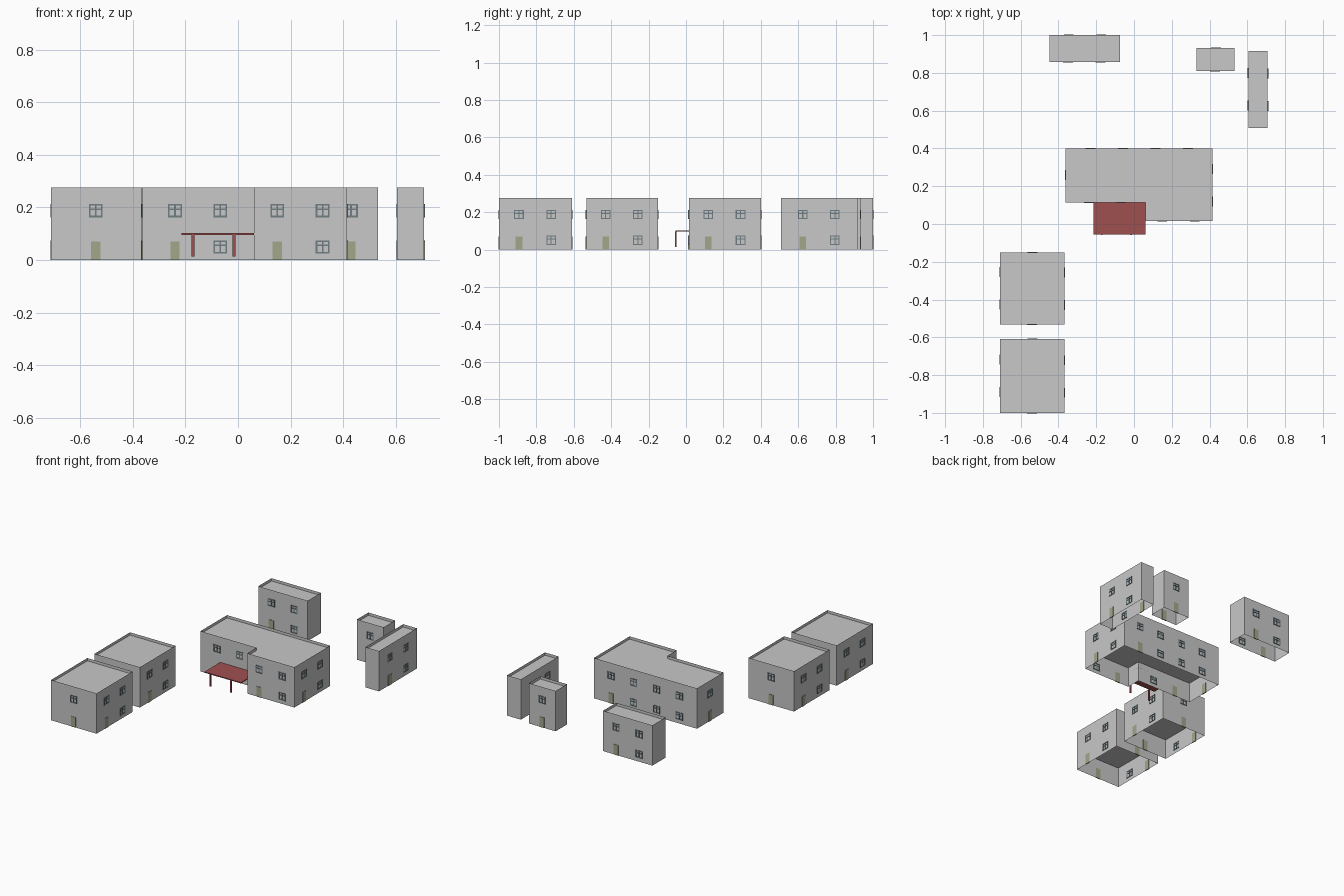
import bpy, bmesh, math
from mathutils import Vector, Matrix

if "Cube" in bpy.data.objects:
    bpy.data.objects.remove(bpy.data.objects["Cube"])

HEIGHT, ROOF_Z, STOREY, BAY = 0.275, 0.256, 0.1375, 0.172


def material(name, rgb):
    m = bpy.data.materials.new(name)
    m.diffuse_color = (*rgb, 1)
    m.use_nodes = True
    m.node_tree.nodes["Principled BSDF"].inputs["Base Color"].default_value = m.diffuse_color
    return m


WALL = material("light grey wall", (0.58, 0.58, 0.58))
FRAME = material("slate window frame", (0.16, 0.21, 0.23))
DOOR = material("sage door", (0.37, 0.39, 0.26))
RED = material("dull red canopy", (0.35, 0.08, 0.08))


def finish(name, bm, mat):
    mesh = bpy.data.meshes.new(name)
    bm.to_mesh(mesh)
    bm.free()
    mesh.materials.append(mat)
    obj = bpy.data.objects.new(name, mesh)
    bpy.context.collection.objects.link(obj)
    return obj


def add_box(bm, lo, hi, frame=Matrix()):
    lo, hi = Vector(lo), Vector(hi)
    size = Matrix.Diagonal((*(hi - lo), 1))
    bmesh.ops.create_cube(bm, size=1, matrix=frame @ Matrix.Translation((lo + hi) / 2) @ size)


def add_window(bm, u, z, frame):
    # outer frame, one mullion and one transom, straddling the wall plane
    w, h, t, d = 0.026, 0.050, 0.006, 0.003
    for x in (-w, -t / 2, w - t):
        add_box(bm, (u + x, -d, z), (u + x + t, d, z + h), frame)
    for y in (0, 0.028, h - t):
        add_box(bm, (u - w, -d, z + y), (u + w, d, z + y + t), frame)


def building(name, outline):
    # open shell: walls, an intermediate floor and a roof sunk behind the parapet
    bm = bmesh.new()
    rings = [[bm.verts.new((x, y, z)) for x, y in outline]
             for z in (0, STOREY, ROOF_Z, HEIGHT)]
    n = len(outline)
    for a, b in zip(rings, rings[1:]):
        for i in range(n):
            j = (i + 1) % n
            bm.faces.new((a[i], a[j], b[j], b[i]))
    bm.faces.new(rings[1])
    bm.faces.new(rings[2])
    finish(name + "_shell", bm, WALL)

    # evenly spaced bays on each wall; a door in the first bay at ground level
    wins, doors = bmesh.new(), bmesh.new()
    for i in range(n):
        p, q = Vector(outline[i]), Vector(outline[(i + 1) % n])
        run = q - p
        count = int(run.length / BAY)
        angle = math.atan2(run.y, run.x)
        frame = Matrix.Translation((p.x, p.y, 0)) @ Matrix.Rotation(angle, 4, 'Z')
        for k in range(count):
            u = run.length / 2 + (k - (count - 1) / 2) * BAY - 0.002
            add_window(wins, u, 0.025 + STOREY, frame)
            if k:
                add_window(wins, u, 0.025, frame)
            else:
                add_box(doors, (u - 0.018, -0.003, 0), (u + 0.018, 0.003, 0.07), frame)
    for part, bm, mat in (("_windows", wins, FRAME), ("_doors", doors, DOOR)):
        if bm.verts:
            finish(name + part, bm, mat)
        else:
            bm.free()


def rect(x0, y0, x1, y1):
    return [(x0, y0), (x1, y0), (x1, y1), (x0, y1)]


building("front_left_house", rect(-0.71, -1.0, -0.367, -0.61))
building("middle_left_house", rect(-0.71, -0.533, -0.367, -0.15))
building("main_house", [(-0.363, 0.115), (0.06, 0.115), (0.06, 0.015),
                        (0.415, 0.015), (0.415, 0.40), (-0.363, 0.40)])
building("back_left_house", rect(-0.447, 0.858, -0.075, 1.0))
building("back_right_house", rect(0.331, 0.81, 0.532, 0.932))
building("far_right_house", rect(0.605, 0.508, 0.708, 0.916))

# canopy in the corner of the main house, on two posts
bm = bmesh.new()
add_box(bm, (-0.215, -0.055, 0.096), (0.06, 0.115, 0.102))
finish("canopy_roof", bm, RED)
for side, x in (("left", -0.171), ("right", -0.015)):
    bm = bmesh.new()
    add_box(bm, (x - 0.005, -0.058, 0.014), (x + 0.005, -0.05, 0.097))
    finish("canopy_post_" + side, bm, RED)
